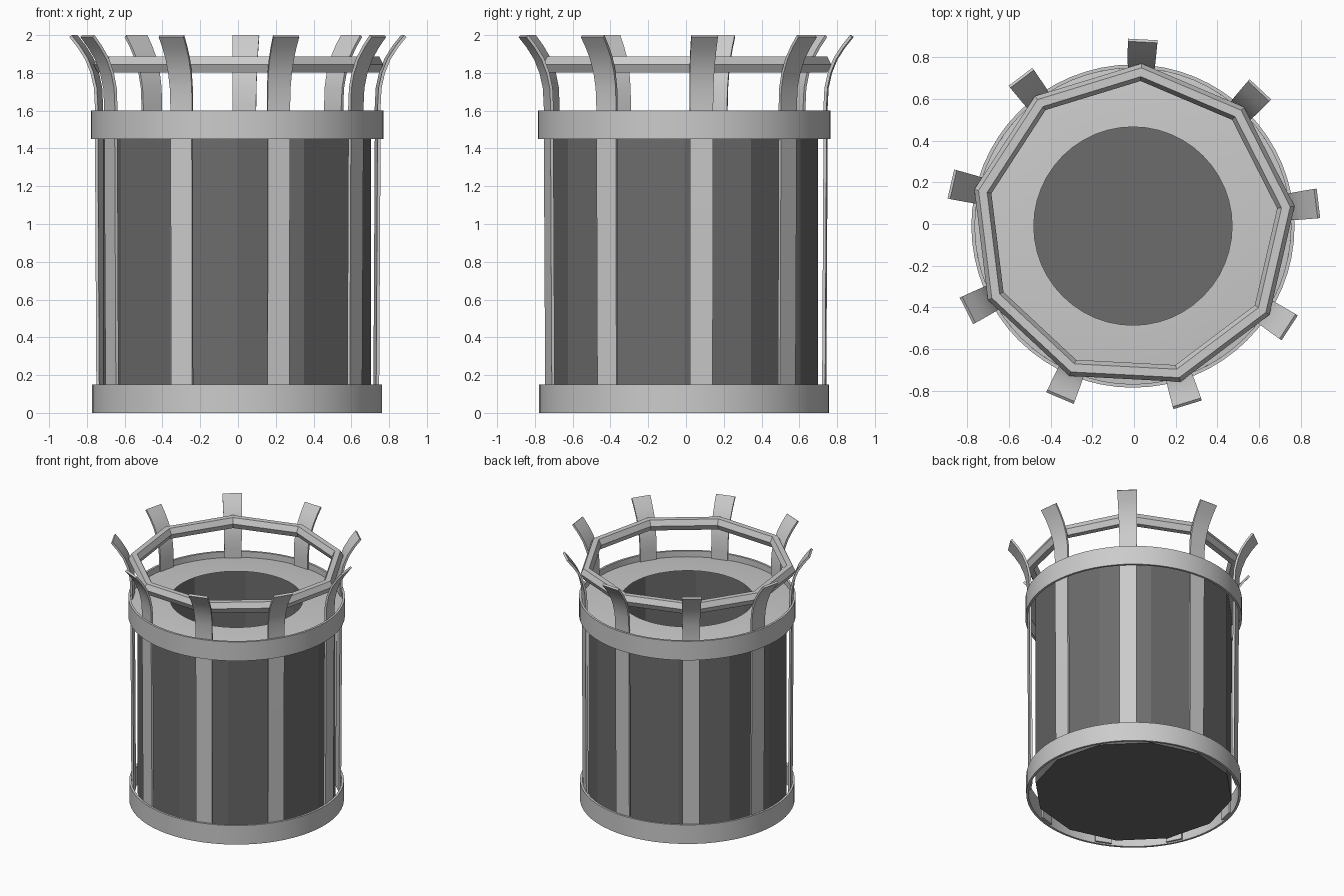
import bpy, bmesh, math
from mathutils import Vector

if "Cube" in bpy.data.objects:
    bpy.data.objects.remove(bpy.data.objects["Cube"])

CX, CY = -0.005, -0.01
COUNT, START = 9, math.radians(87)


def finish(name, bm, smooth=False, mat=None):
    bmesh.ops.recalc_face_normals(bm, faces=bm.faces)
    mesh = bpy.data.meshes.new(name)
    bm.to_mesh(mesh)
    bm.free()
    ob = bpy.data.objects.new(name, mesh)
    bpy.context.collection.objects.link(ob)
    ob.location = (CX, CY, 0)
    if mat:
        mesh.materials.append(mat)
    if smooth:
        bpy.ops.object.select_all(action='DESELECT')
        ob.select_set(True)
        bpy.context.view_layer.objects.active = ob
        bpy.ops.object.shade_smooth_by_angle(angle=math.radians(30))
    return ob


def lathe(name, profile, sides, start=0.0, closed=True, cap_bottom=False, smooth=False, mat=None):
    """Revolve (radius, z) points around the vertical axis."""
    bm = bmesh.new()
    rings = []
    for i in range(sides):
        a = start + 2 * math.pi * i / sides
        rings.append([bm.verts.new((r * math.cos(a), r * math.sin(a), z)) for r, z in profile])
    n = len(profile)
    for i in range(sides):
        p, q = rings[i], rings[(i + 1) % sides]
        for j in range(n if closed else n - 1):
            k = (j + 1) % n
            bm.faces.new((p[j], q[j], q[k], p[k]))
    if cap_bottom:
        bm.faces.new([r[0] for r in rings])
    return finish(name, bm, smooth, mat)


def strap(name, angle):
    """Flat bar that follows the wall and flares outward at the top."""
    # centreline radius, height, width
    path = [(0.742, 0.01, 0.12), (0.75, 1.45, 0.122), (0.75, 1.62, 0.124), (0.755, 1.72, 0.126),
            (0.773, 1.80, 0.13), (0.803, 1.875, 0.134), (0.845, 1.94, 0.138), (0.889, 1.995, 0.142)]
    radial = Vector((math.cos(angle), math.sin(angle), 0))
    side = Vector((-math.sin(angle), math.cos(angle), 0))
    up = Vector((0, 0, 1))
    bm = bmesh.new()
    rows = []
    for i, (r, z, w) in enumerate(path):
        a, b = path[max(i - 1, 0)], path[min(i + 1, len(path) - 1)]
        t = Vector((b[0] - a[0], b[1] - a[1])).normalized()
        out = (radial * t.y - up * t.x) * 0.008
        c = radial * r + up * z
        s = side * w / 2
        rows.append([bm.verts.new(v) for v in (c + s + out, c - s + out, c - s - out, c + s - out)])
    for p, q in zip(rows, rows[1:]):
        for j in range(4):
            k = (j + 1) % 4
            bm.faces.new((p[j], p[k], q[k], q[j]))
    bm.faces.new(rows[0])
    bm.faces.new(rows[-1])
    finish(name, bm, smooth=True)


dark = bpy.data.materials.new("dark_grey")
dark.diffuse_color = (0.15, 0.15, 0.15, 1)
dark.use_nodes = True
dark.node_tree.nodes["Principled BSDF"].inputs["Base Color"].default_value = dark.diffuse_color

# Twelve-sided dark container, open inside
lathe("container_wall", [(0.71, 0.02), (0.71, 1.55)], 12, closed=False, cap_bottom=True, mat=dark)

# Slightly raised lid with a round opening
lathe("lid_ring", [(0.758, 1.553), (0.62, 1.568), (0.475, 1.575)], 48, closed=False, smooth=True)

# Hoops around bottom and top
for name, r, z0, z1 in (("bottom_band", 0.767, 0.0, 0.15), ("top_band", 0.774, 1.45, 1.60)):
    lathe(name, [(r, z0), (r, z1), (r - 0.017, z1), (r - 0.017, z0)], 64, smooth=True)

# Upright straps
for i in range(COUNT):
    strap(f"strap_{i + 1}", START + 2 * math.pi * i / COUNT)

# Nine-sided rail joining the straps
section = [(0.738 + 0.042 * math.cos(math.pi * k / 3), 1.844 + 0.048 * math.sin(math.pi * k / 3))
           for k in range(6)]
lathe("upper_rail", section, COUNT, START)
